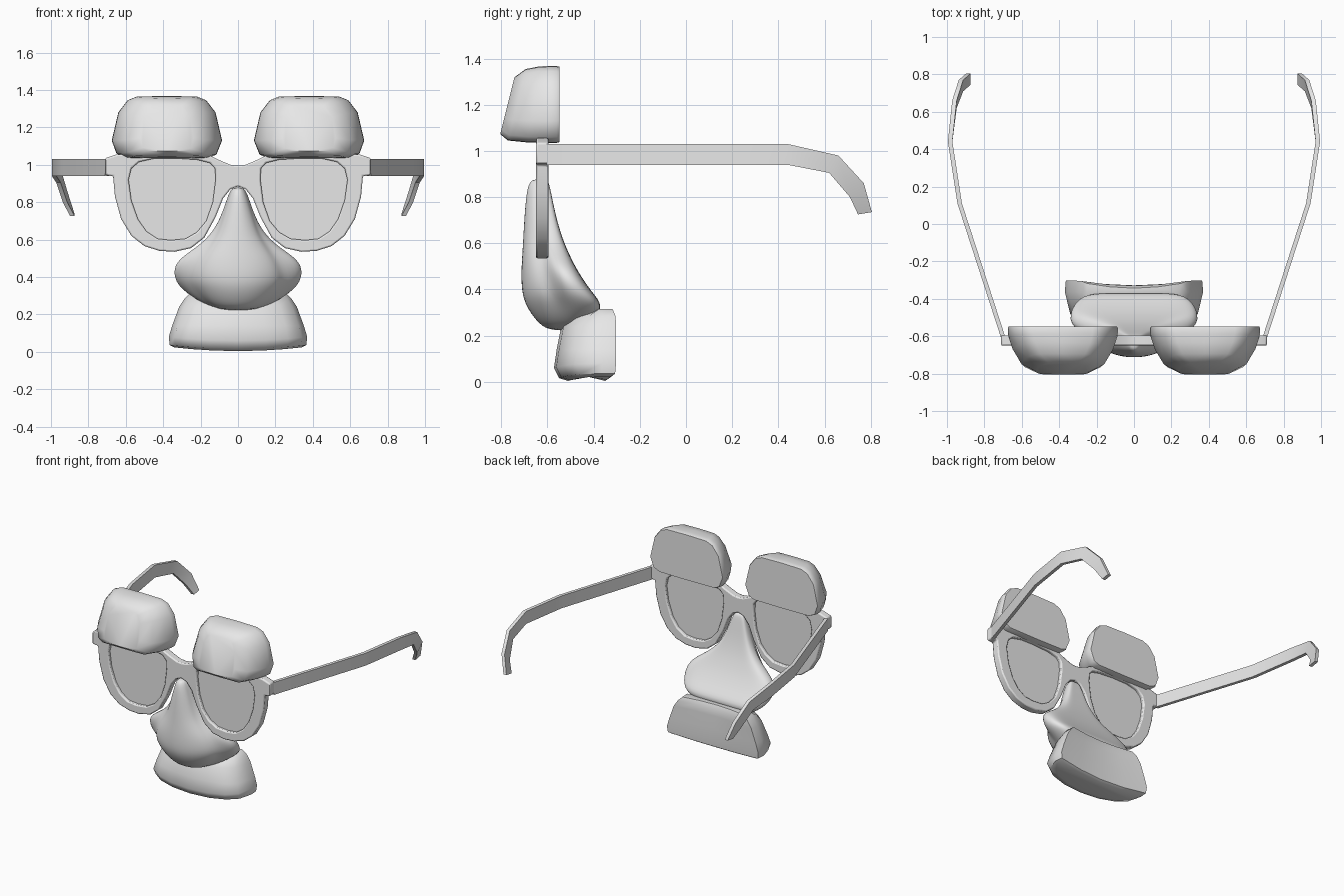
import bpy, bmesh, math
from mathutils import Vector

cube = bpy.data.objects.get("Cube")
if cube:
    bpy.data.objects.remove(cube, do_unlink=True)

grey = bpy.data.materials.new("light_grey")
grey.use_nodes = True
grey.diffuse_color = (0.8, 0.8, 0.8, 1)
grey.node_tree.nodes["Principled BSDF"].inputs["Base Color"].default_value = (0.8, 0.8, 0.8, 1)


def finish(name, bm, angle=40, bevel=0, subdiv=0):
    bmesh.ops.recalc_face_normals(bm, faces=bm.faces)
    mesh = bpy.data.meshes.new(name)
    bm.to_mesh(mesh)
    bm.free()
    mesh.materials.append(grey)
    obj = bpy.data.objects.new(name, mesh)
    bpy.context.collection.objects.link(obj)
    if bevel:
        mod = obj.modifiers.new("soft_edges", 'BEVEL')
        mod.width, mod.segments = bevel, 2
        mod.limit_method, mod.angle_limit = 'ANGLE', math.radians(50)
    if subdiv:
        mod = obj.modifiers.new("smooth", 'SUBSURF')
        mod.levels = mod.render_levels = subdiv
    bpy.ops.object.select_all(action='DESELECT')
    obj.select_set(True)
    bpy.context.view_layer.objects.active = obj
    bpy.ops.object.shade_smooth_by_angle(angle=math.radians(angle))
    return obj


def loft(name, rings, **kw):
    """Skin closed rings of equal length and cap both ends."""
    bm = bmesh.new()
    rows = [[bm.verts.new(p) for p in ring] for ring in rings]
    n = len(rows[0])
    for a, b in zip(rows, rows[1:]):
        for i in range(n):
            j = (i + 1) % n
            bm.faces.new((a[i], a[j], b[j], b[i]))
    bm.faces.new(rows[0])
    bm.faces.new(rows[-1])
    return finish(name, bm, **kw)


def mirrored(half):
    """Complete a half outline whose first and last points lie on x = 0."""
    return half + [(-p[0], *p[1:]) for p in reversed(half[1:-1])]


def plate(name, loops, y, depth, **kw):
    """Fill outlines in the XZ plane (inner loops are holes) and thicken them."""
    bm = bmesh.new()
    edges = []
    for loop in loops:
        vs = [bm.verts.new((x, y, z)) for x, z in loop]
        edges += [bm.edges.new((vs[i - 1], vs[i])) for i in range(len(vs))]
    bmesh.ops.triangle_fill(bm, use_beauty=True, edges=edges, normal=Vector((0, -1, 0)))
    ext = bmesh.ops.extrude_face_region(bm, geom=bm.faces[:])
    moved = [v for v in ext["geom"] if isinstance(v, bmesh.types.BMVert)]
    bmesh.ops.translate(bm, verts=moved, vec=(0, depth, 0))
    return finish(name, bm, **kw)


# Spectacle frame and lenses
frame_half = [(0, .995), (.04, 1.0), (.1, 1.025), (.16, 1.055), (.25, 1.06), (.45, 1.06),
              (.65, 1.055), (.71, 1.035), (.71, .945), (.668, .94), (.658, .83), (.625, .71),
              (.57, .62), (.5, .565), (.42, .54), (.34, .535), (.25, .555), (.18, .61),
              (.12, .72), (.08, .82), (.04, .87), (0, .885)]
lens = [(.12, .92), (.123, .98), (.15, 1.01), (.22, 1.027), (.34, 1.035), (.45, 1.033),
        (.53, 1.015), (.57, .98), (.585, .92), (.57, .81), (.535, .71), (.49, .645),
        (.43, .605), (.36, .597), (.28, .605), (.22, .64), (.17, .7), (.135, .8)]
lens_right = [(-x, z) for x, z in lens]
plate("frame", [mirrored(frame_half), lens, lens_right], -.65, .055, bevel=.008)
plate("left_lens", [lens], -.627, .009)
plate("right_lens", [lens_right], -.627, .009)

# Temple arms: x, then top and bottom edge as (y, z)
arm = [(.70, (-.605, 1.03), (-.605, .94)), (.932, (.11, 1.03), (.11, .94)),
       (.983, (.44, 1.03), (.44, .94)), (.96, (.66, .98), (.62, .905)),
       (.925, (.77, .86), (.71, .80)), (.885, (.805, .735), (.745, .725))]

# Brow: front outline, and rings of y, x scale, z scale, lean
brow = [(.085, 1.13), (.115, 1.055), (.155, 1.037), (.38, 1.035), (.60, 1.037), (.65, 1.06),
        (.675, 1.13), (.64, 1.28), (.59, 1.345), (.54, 1.365), (.38, 1.368),
        (.22, 1.365), (.17, 1.345), (.12, 1.28)]
brow_rings = [(-.548, .98, .98, 0), (-.56, 1, 1, 0), (-.60, .99, 1, .05), (-.67, .91, .99, .15),
              (-.75, .75, .93, .25), (-.79, .48, .74, .25)]

for side, s in (("left", 1), ("right", -1)):
    t = .012
    loft(side + "_arm", [[(s * (x + t), *top), (s * (x + t), *low),
                          (s * (x - t), *low), (s * (x - t), *top)]
                         for x, top, low in arm], angle=35)
    rings = []
    for y, sx, sz, lean in brow_rings:
        ring = []
        for x, z in brow:
            z = 1.18 + (z - 1.18) * sz
            ring.append((s * (.38 + (x - .38) * sx), y + lean * (z - 1.13), z))
        rings.append(ring)
    loft(side + "_eyebrow", rings, angle=50)

# Nose: z, front y, back y, ball half width, wing half width
nose_rows = [(.88, -.665, -.60, .025, .028), (.85, -.69, -.59, .043, .05),
             (.72, -.702, -.565, .08, .09), (.62, -.708, -.535, .115, .15),
             (.55, -.713, -.505, .165, .235), (.48, -.718, -.47, .215, .345),
             (.39, -.718, -.41, .245, .345), (.33, -.70, -.355, .225, .30),
             (.265, -.655, -.40, .17, .2), (.22, -.60, -.47, .09, .1)]
rings = []
for z, f, b, ball, wing in nose_rows:
    d = b - f
    rings.append(mirrored([(0, f, z), (.5 * ball, f + .06 * d, z), (.9 * ball, f + .25 * d, z),
                           (ball, f + .45 * d, z), (wing, f + .62 * d, z),
                           (wing, f + .88 * d, z), (.85 * wing, b, z),
                           (.4 * wing, b, z), (0, b, z)]))
loft("nose", rings, angle=180, subdiv=2)

# Moustache: z, half width, front y, back y
tash_rows = [(.004, .34, -.51, -.325), (.016, .365, -.55, -.307), (.06, .37, -.572, -.303),
             (.14, .352, -.56, -.303), (.24, .315, -.54, -.303), (.285, .285, -.51, -.305),
             (.315, .255, -.46, -.318)]
rings = []
for z, w, f, b in tash_rows:
    sag = .02 if z < .1 else 0
    half = [(0, f), (.4 * w, f + .01), (.72 * w, f + .04), (.92 * w, f + .09),
            (w, b - .06), (.985 * w, b), (.5 * w, b - .018), (0, b - .025)]
    rings.append(mirrored([(x, y, z + sag * (x / w) ** 2) for x, y in half]))
loft("moustache", rings, angle=50)
